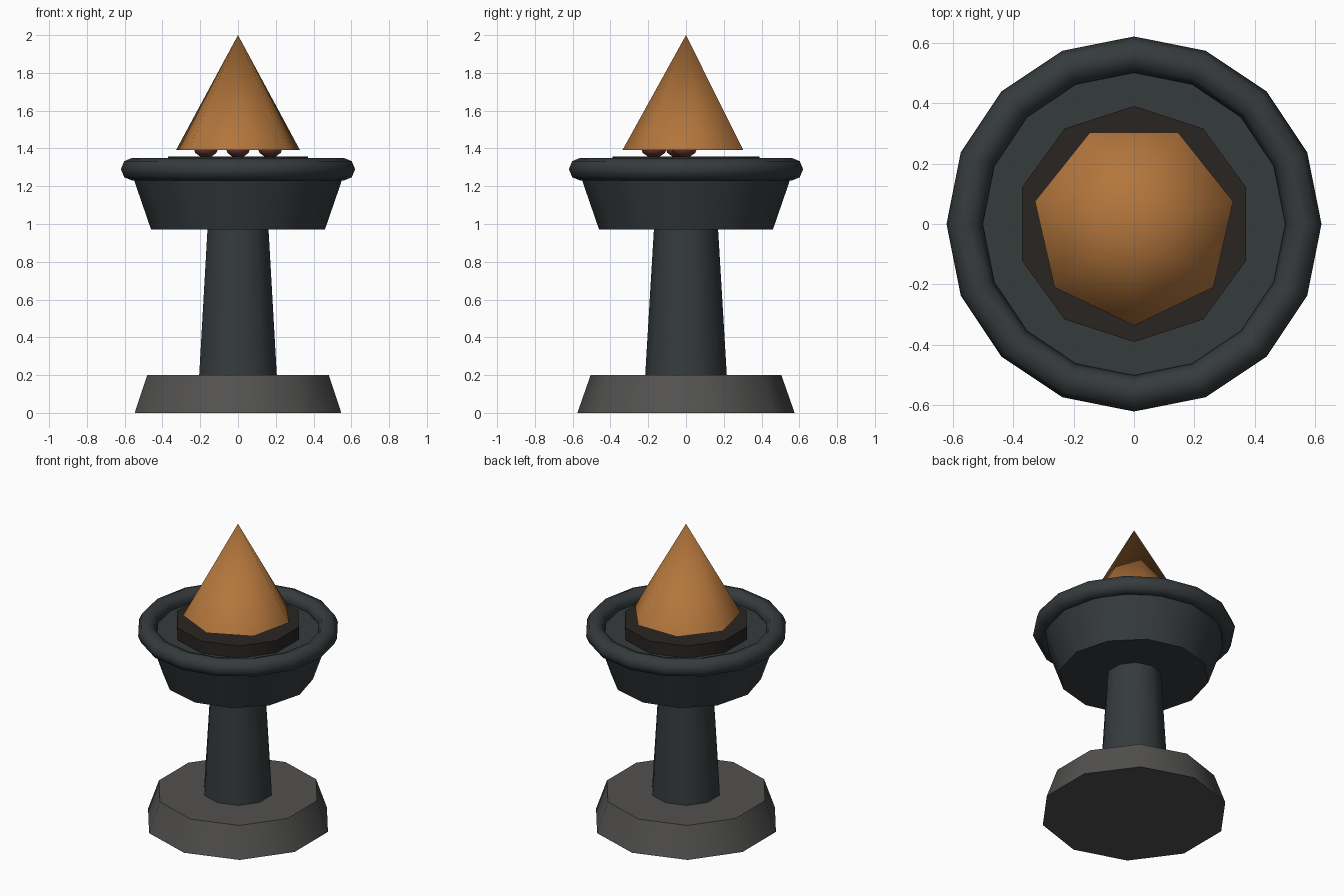
import bpy
from math import sin, cos, pi, radians

if "Cube" in bpy.data.objects:
    bpy.data.objects.remove(bpy.data.objects["Cube"])


def material(name, rgb):
    m = bpy.data.materials.new(name)
    m.diffuse_color = (*rgb, 1)
    m.use_nodes = True
    m.node_tree.nodes["Principled BSDF"].inputs["Base Color"].default_value = m.diffuse_color
    return m


iron = material("iron", (0.036, 0.043, 0.046))
stone = material("stone", (0.085, 0.083, 0.08))
char = material("char", (0.022, 0.018, 0.016))
ember = material("ember", (0.15, 0.04, 0.025))
fire = material("fire", (0.45, 0.18, 0.045))


def finish(obj, name, mat):
    obj.name = obj.data.name = name
    obj.data.materials.append(mat)
    bpy.ops.object.select_all(action='DESELECT')
    obj.select_set(True)
    bpy.context.view_layer.objects.active = obj
    bpy.ops.object.shade_smooth_by_angle(angle=radians(50))


def frustum(name, mat, sides, r1, r2, z1, z2, start=pi / 2):
    """Tapered prism with its first corner at angle start; r2 = 0 gives a point."""
    def ring(r, z):
        return [(r * cos(start + 2 * pi * i / sides),
                 r * sin(start + 2 * pi * i / sides), z) for i in range(sides)]
    n = sides
    verts = ring(r1, z1) + (ring(r2, z2) if r2 else [(0, 0, z2)])
    faces = [tuple(reversed(range(n)))]
    for i in range(n):
        j = (i + 1) % n
        faces.append((i, j, n + j, n + i) if r2 else (i, j, n))
    if r2:
        faces.append(tuple(range(n, 2 * n)))
    mesh = bpy.data.meshes.new(name)
    mesh.from_pydata(verts, [], faces)
    obj = bpy.data.objects.new(name, mesh)
    bpy.context.collection.objects.link(obj)
    finish(obj, name, mat)


# Stand and bowl
frustum("base", stone, 10, 0.575, 0.505, 0, 0.2)
frustum("column", iron, 10, 0.216, 0.17, 0.2, 0.97)
frustum("bowl", iron, 12, 0.46, 0.565, 0.97, 1.275)

# Rounded rim
bpy.ops.mesh.primitive_torus_add(location=(0, 0, 1.29), major_segments=16,
                                 minor_segments=8, major_radius=0.56,
                                 minor_radius=0.06)
finish(bpy.context.object, "rim", iron)

# Coal bed with embers under the flame
frustum("coal_bed", char, 10, 0.39, 0.39, 1.25, 1.357)
for i, (x, y) in enumerate([(-0.17, -0.04), (0, -0.17), (0.17, -0.01)]):
    bpy.ops.mesh.primitive_uv_sphere_add(segments=10, ring_count=6, radius=0.068,
                                         location=(x, y, 1.4))
    bpy.context.object.scale.z = 0.7
    finish(bpy.context.object, f"ember_{i + 1}", ember)

# Seven-sided flame, one corner to the front
frustum("flame", fire, 7, 0.336, 0, 1.392, 2.0, start=-pi / 2)
